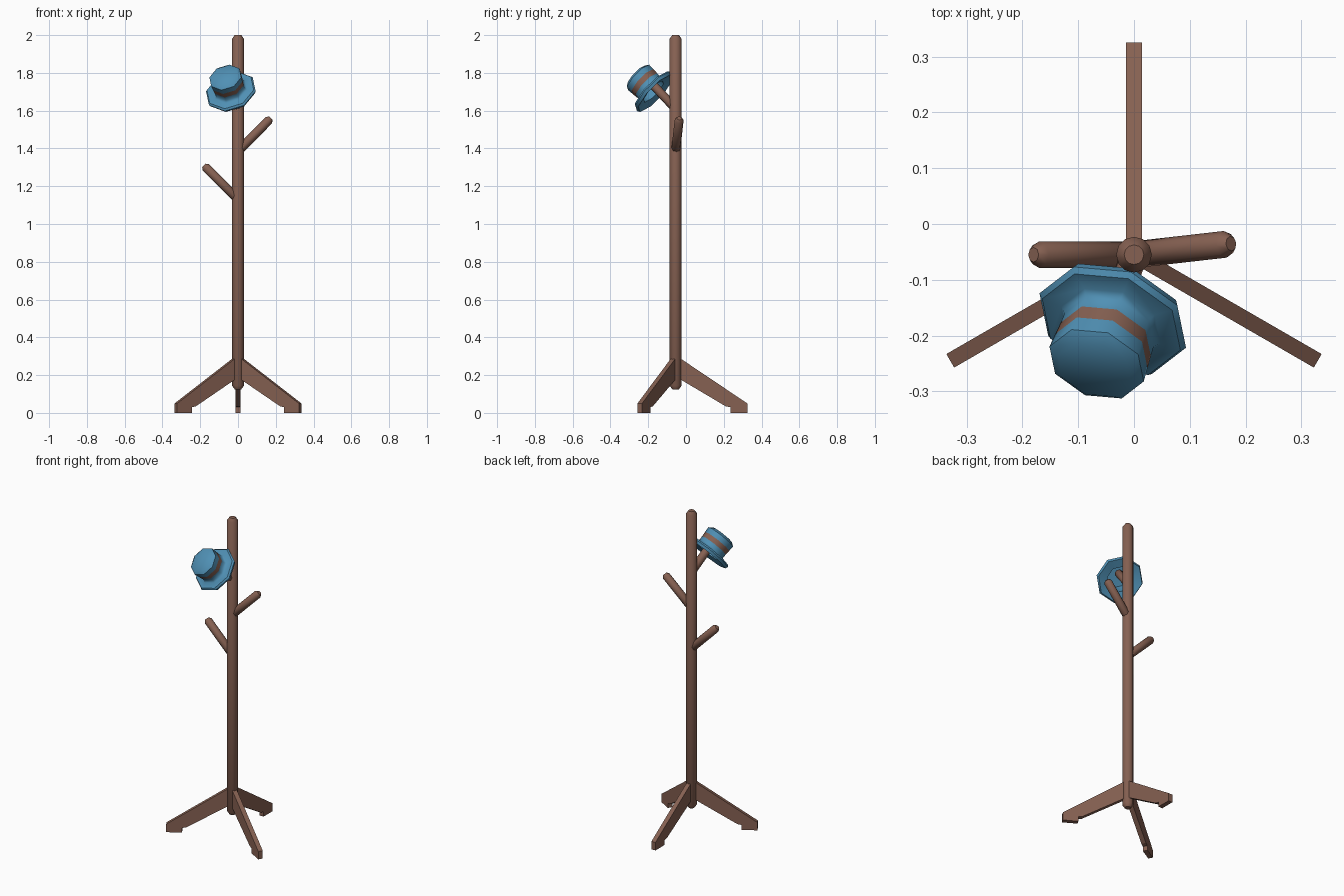
import bpy
import bmesh
from math import cos, sin, pi, radians
from mathutils import Matrix, Vector

cube = bpy.data.objects.get("Cube")
if cube:
    bpy.data.objects.remove(cube, do_unlink=True)


def material(name, color):
    mat = bpy.data.materials.new(name)
    mat.use_nodes = True
    mat.diffuse_color = (*color, 1)
    mat.node_tree.nodes["Principled BSDF"].inputs["Base Color"].default_value = (*color, 1)
    return mat


wood = material("brown wood", (0.24, 0.12, 0.085))
felt = material("blue felt", (0.08, 0.28, 0.46))
POLE = Vector((0, -0.055, 0))


def finish(name, bm, mats, smooth_angle=None):
    bmesh.ops.recalc_face_normals(bm, faces=bm.faces)
    mesh = bpy.data.meshes.new(name)
    bm.to_mesh(mesh)
    bm.free()
    obj = bpy.data.objects.new(name, mesh)
    bpy.context.collection.objects.link(obj)
    for mat in mats:
        mesh.materials.append(mat)
    if smooth_angle:
        bpy.ops.object.select_all(action="DESELECT")
        obj.select_set(True)
        bpy.context.view_layer.objects.active = obj
        bpy.ops.object.shade_smooth_by_angle(angle=radians(smooth_angle))
    return obj


def lathe(profile, sides, matrix, band=None):
    """Revolve (radius, height) points; the segment numbered band gets slot 1."""
    bm = bmesh.new()
    rings = []
    for r, h in profile:
        count = sides if r > 0 else 1
        rings.append([bm.verts.new(matrix @ Vector((r * cos(2 * pi * i / sides),
                                                    r * sin(2 * pi * i / sides), h)))
                      for i in range(count)])
    for n, (a, b) in enumerate(zip(rings, rings[1:])):
        for i in range(sides):
            j = (i + 1) % sides
            corners = [a[i % len(a)], a[j % len(a)], b[j % len(b)], b[i % len(b)]]
            face = bm.faces.new(list(dict.fromkeys(corners)))
            face.material_index = int(n == band)
    return bm


def rod(name, start, end, radius, sides, chamfer):
    """Round bar with softened ends."""
    axis = end - start
    length = axis.length
    matrix = Matrix.Translation(start) @ axis.to_track_quat("Z", "Y").to_matrix().to_4x4()
    tip = radius * 0.55
    profile = [(0, 0), (tip, 0), (radius, chamfer), (radius, length - chamfer),
               (tip, length), (0, length)]
    return finish(name, lathe(profile, sides, matrix), [wood], 50)


# Upright pole
rod("pole", POLE + Vector((0, 0, 0.125)), POLE + Vector((0, 0, 2)), 0.032, 12, 0.02)

# Three slanted pegs: name, heading in degrees, base height, reach
for name, heading, height, reach in (("right_peg", 180, 1.13, 0.18),
                                     ("left_peg", 6.5, 1.385, 0.175),
                                     ("hat_peg", 251, 1.61, 0.155)):
    a = radians(heading)
    start = POLE + Vector((0, 0, height))
    rod(name, start, start + reach * Vector((cos(a), sin(a), 1)), 0.024, 8, 0.015)

# Three feet cut from one side profile (distance from pole, height)
foot = [(0.012, 0.29), (0.03, 0.285), (0.38, 0.05), (0.38, 0), (0.29, 0),
        (0.29, 0.03), (0.265, 0.035), (0.012, 0.185)]
for name, heading in (("back_foot", 90), ("left_foot", -30), ("right_foot", 210)):
    bm = bmesh.new()
    face = bm.faces.new([bm.verts.new((d, -0.014, z)) for d, z in foot])
    extruded = bmesh.ops.extrude_face_region(bm, geom=[face])["geom"]
    bmesh.ops.translate(bm, vec=(0, 0.028, 0),
                        verts=[v for v in extruded if isinstance(v, bmesh.types.BMVert)])
    bm.transform(Matrix.Translation(POLE) @ Matrix.Rotation(radians(heading), 4, "Z"))
    finish(name, bm, [wood])

# Hollow eight-sided hat tilted on the top peg, with a brown band
axis = Vector((-0.26, -0.70, 0.66)).normalized()
side = Vector((0, 0, 1)).cross(axis).normalized()
up = axis.cross(side)
tilt = Matrix((side, up, axis)).transposed().to_4x4()
hat = [(0, 0.13), (0.07, 0.13), (0.09, 0.115), (0.088, 0.082), (0.086, 0.052),
       (0.085, 0.028), (0.095, 0.016), (0.132, 0.014), (0.14, 0.004), (0.132, -0.012),
       (0.076, 0.002), (0.076, 0.115), (0, 0.12)]
bm = lathe(hat, 8, Matrix.Translation((-0.037, -0.17, 1.70)) @ tilt, band=3)
finish("hat", bm, [felt, wood], 50)
